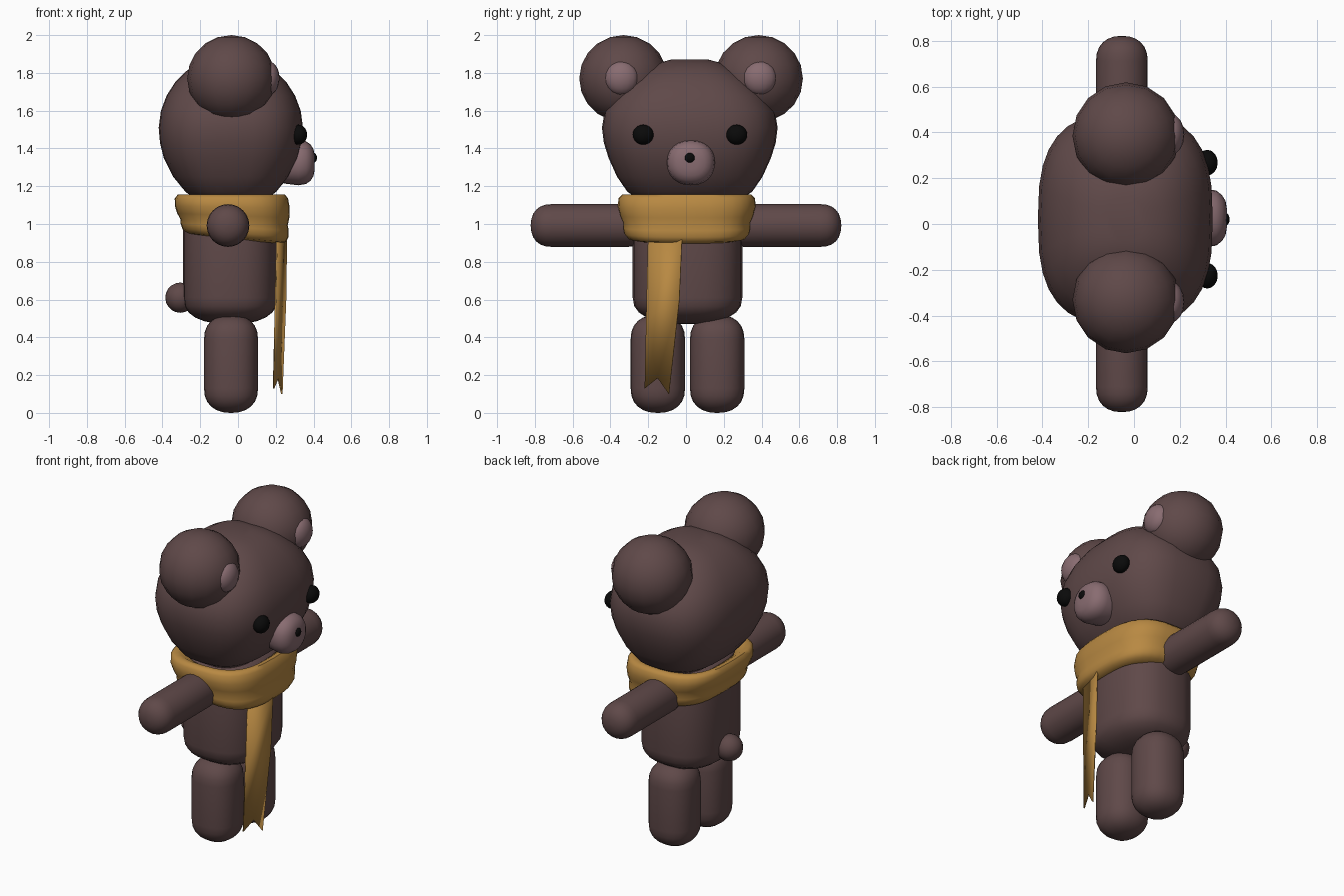
import bpy, bmesh, math
from mathutils import Vector

cube = bpy.data.objects.get("Cube")
if cube:
    bpy.data.objects.remove(cube, do_unlink=True)


def material(name, rgb):
    m = bpy.data.materials.new(name)
    m.use_nodes = True
    m.diffuse_color = (*rgb, 1)
    m.node_tree.nodes["Principled BSDF"].inputs["Base Color"].default_value = (*rgb, 1)
    return m


brown = material("brown plush", (0.115, 0.066, 0.066))
pink = material("dusty pink", (0.25, 0.15, 0.165))
gold = material("mustard wool", (0.48, 0.25, 0.055))
black = material("black", (0.003, 0.003, 0.003))


def finish(name, bm, mat, angle=60):
    bmesh.ops.recalc_face_normals(bm, faces=bm.faces)
    me = bpy.data.meshes.new(name)
    bm.to_mesh(me)
    bm.free()
    me.materials.append(mat)
    ob = bpy.data.objects.new(name, me)
    bpy.context.collection.objects.link(ob)
    bpy.context.view_layer.objects.active = ob
    bpy.ops.object.select_all(action="DESELECT")
    ob.select_set(True)
    bpy.ops.object.shade_smooth_by_angle(angle=math.radians(angle))
    return ob


def loft(name, mat, centre, rings, axis="Z", power=2, sides=24, closed=False, tilt=0):
    """Skin rings of (height, half width, half depth) along an axis, with squared-off ovals."""
    bm = bmesh.new()
    loops = []
    for h, a, b in rings:
        loop = []
        for i in range(sides):
            t = math.tau * i / sides
            c, s = math.cos(t), math.sin(t)
            u = a * math.copysign(abs(c) ** (2 / power), c)
            v = b * math.copysign(abs(s) ** (2 / power), s)
            p = {"Z": (u, v, h + tilt * u), "Y": (u, h, v), "X": (h, u, v)}[axis]
            loop.append(bm.verts.new(Vector(p) + Vector(centre)))
        loops.append(loop)
    pairs = list(zip(loops, loops[1:]))
    if closed:
        pairs.append((loops[-1], loops[0]))
    else:
        bm.faces.new(loops[0])
        bm.faces.new(loops[-1])
    for lo, hi in pairs:
        for i in range(sides):
            j = (i + 1) % sides
            bm.faces.new((lo[i], lo[j], hi[j], hi[i]))
    return finish(name, bm, mat)


def capsule(name, mat, centre, half, cap, a, b, axis="Z", power=2, roundness=2):
    """Straight tube with domed ends."""
    rings = []
    for i in range(7):
        t = math.pi / 2 * i / 6
        r = max(math.sin(t) ** (2 / roundness), 0.04)
        rings.append((half - cap + cap * math.cos(t) ** (2 / roundness), a * r, b * r))
    rings += [(-h, u, v) for h, u, v in reversed(rings)]
    return loft(name, mat, centre, rings, axis, power)


def ball(name, mat, centre, size, segments=16, rings=10):
    bm = bmesh.new()
    bmesh.ops.create_uvsphere(bm, u_segments=segments, v_segments=rings, radius=1)
    bmesh.ops.scale(bm, vec=size, verts=bm.verts)
    bmesh.ops.translate(bm, vec=centre, verts=bm.verts)
    return finish(name, bm, mat)


# Head: broad, boxy and flattened on top
loft("head", brown, (-0.038, 0.02, 0), [
    (1.12, 0.17, 0.25), (1.17, 0.24, 0.33), (1.25, 0.305, 0.385), (1.35, 0.355, 0.43),
    (1.43, 0.375, 0.455), (1.51, 0.382, 0.465), (1.6, 0.37, 0.45), (1.68, 0.34, 0.40),
    (1.75, 0.295, 0.33), (1.81, 0.235, 0.25), (1.85, 0.165, 0.175), (1.87, 0.08, 0.1)],
    power=2.8, sides=32)

# Muzzle and nose
loft("muzzle", pink, (0, 0.026, 1.325), [
    (0.24, 0.11, 0.11), (0.32, 0.127, 0.12), (0.36, 0.12, 0.113),
    (0.385, 0.10, 0.095), (0.4, 0.075, 0.07), (0.406, 0.04, 0.035)], axis="X", power=2.2)
ball("nose", black, (0.4, 0.02, 1.35), (0.018, 0.028, 0.027))

# Paired parts
for side, s in (("right", -1), ("left", 1)):
    ball(side + "_ear", brown, (-0.035, 0.027 + 0.358 * s, 1.77), (0.234, 0.234, 0.23))
    ball(side + "_inner_ear", pink, (0.16, 0.025 + 0.366 * s, 1.772), (0.06, 0.09, 0.09))
    ball(side + "_eye", black, (0.32, 0.021 + 0.247 * s, 1.473), (0.046, 0.056, 0.053))
    capsule(side + "_arm", brown, (-0.053, 0.51 * s, 0.992), 0.312, 0.11, 0.113, 0.113,
            axis="Y", roundness=2.3)
    capsule(side + "_leg", brown, (-0.037, 0.008 + 0.157 * s, 0.26), 0.26, 0.13, 0.143, 0.144,
            power=2.3, roundness=2.3)

# Torso and tail
capsule("body", brown, (-0.04, 0.008, 0.82), 0.35, 0.14, 0.25, 0.29, power=2.5, roundness=2.4)
ball("tail", brown, (-0.305, 0.005, 0.61), (0.08, 0.08, 0.08))

# Wrapped scarf: closed fold profile around the neck
profile = [(1.12, 0.7), (1.15, 0.84), (1.155, 0.94), (1.135, 0.99), (1.09, 1.0), (1.045, 0.97),
           (1.01, 0.925), (0.985, 0.93), (0.955, 0.91), (0.93, 0.85), (0.92, 0.72)]
scarf = loft("scarf_wrap", gold, (-0.035, 0.004, 0),
             [(z, 0.303 * k, 0.365 * k) for z, k in profile],
             power=2.9, sides=32, closed=True)
for v in scarf.data.vertices:
    drop = min(max((1.13 - v.co.z) / 0.2, 0), 1)
    v.co.x += 0.03 * drop * (1 if v.co.x > 0 else 0.6)
    v.co.z -= 0.09 * drop * (v.co.x + 0.04)

# Hanging scarf end with a notched hem, turned a little sideways
outline = [(-0.2, 0.95), (-0.02, 0.95), (-0.035, 0.6), (-0.09, 0.1), (-0.15, 0.185),
           (-0.218, 0.13), (-0.21, 0.5)]
bm = bmesh.new()
bm.faces.new([bm.verts.new((0.262 + 0.28 * y - 0.03 * (z - 0.9) * (y + 0.02) / 0.18 * 0.5, y, z))
              for y, z in outline])
end = finish("scarf_end", bm, gold, 30)
solid = end.modifiers.new("thickness", "SOLIDIFY")
solid.thickness = 0.008
solid.offset = 0
